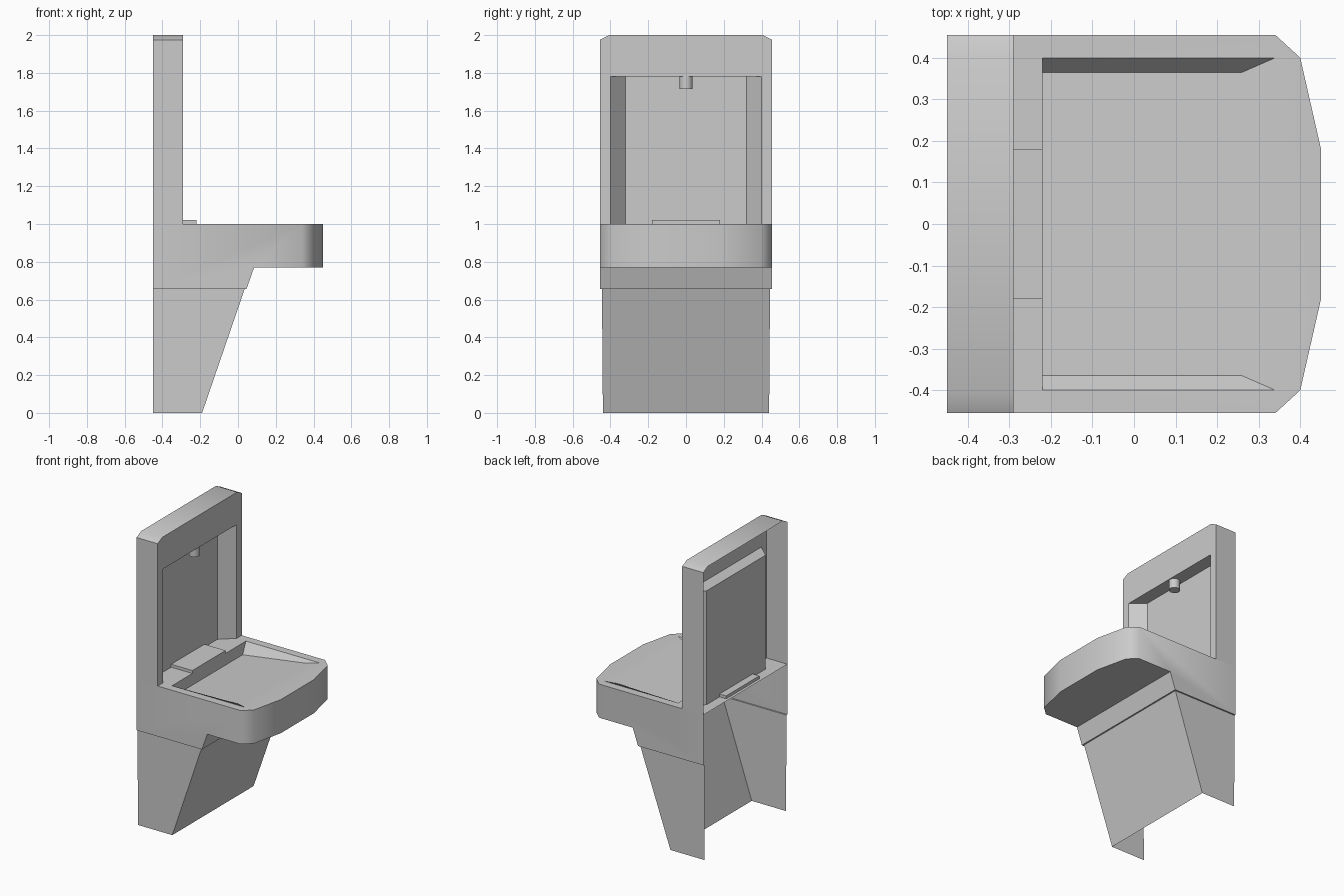
import bpy, bmesh
from mathutils import Vector

if "Cube" in bpy.data.objects:
    bpy.data.objects.remove(bpy.data.objects["Cube"])


def shell(name, faces, angle=0.5):
    """Open sheet shell from (direction, points) faces; each is also mirrored across y = 0
    unless it already spans both sides."""
    bm = bmesh.new()

    def add(direction, pts):
        f = bm.faces.new([bm.verts.new(p) for p in pts])
        f.normal_update()
        if f.normal.dot(Vector(direction)) < 0:
            f.normal_flip()

    for d, pts in faces:
        add(d, pts)
        if min(p[1] for p in pts) >= 0:
            add((d[0], -d[1], d[2]), [(x, -y, z) for x, y, z in pts])
    bmesh.ops.remove_doubles(bm, verts=bm.verts, dist=1e-4)
    mesh = bpy.data.meshes.new(name)
    bm.to_mesh(mesh)
    bm.free()
    ob = bpy.data.objects.new(name, mesh)
    bpy.context.collection.objects.link(ob)
    bpy.ops.object.select_all(action='DESELECT')
    ob.select_set(True)
    bpy.context.view_layer.objects.active = ob
    bpy.ops.object.shade_smooth_by_angle(angle=angle)
    return ob


def span(a, b):
    """Quad between two right-hand points and their mirror images."""
    flip = lambda p: (p[0], -p[1], p[2])
    return [a, b, flip(b), flip(a)]


UP, DOWN, FRONT, SIDE = (0, 0, 1), (0, 0, -1), (1, 0, 0), (0, 1, 0)
BACK, LIP, W = -0.45, -0.29, 0.455
DECK, UNDER, SEAM = 1.0, 0.77, 0.655

# backboard: outer frame, open at the rear
profile = [(W, DECK), (W, 1.975), (0.405, 2.0), (0, 2.0)]
faces = [(FRONT, [(LIP, y, z) for y, z in profile + [(0, 1.78), (0.4, 1.78), (0.4, DECK)]])]
for (y0, z0), (y1, z1), d in zip(profile, profile[1:], (SIDE, UP, UP)):
    faces.append((d, [(BACK, y0, z0), (LIP, y0, z0), (LIP, y1, z1), (BACK, y1, z1)]))
shell("backboard", faces)

# niche: splayed sides, flat ceiling, rear panel
NB = -0.38
shell("niche", [
    ((0, -1, 0), [(LIP, 0.4, DECK), (LIP, 0.4, 1.78), (NB, 0.32, 1.78), (NB, 0.32, DECK)]),
    (DOWN, span((LIP, 0.4, 1.78), (NB, 0.32, 1.78))),
    (FRONT, span((NB, 0.32, DECK), (NB, 0.32, 1.78))),
])

# basin: bowed apron, deck and shallow sloping bowl
rim = [(0.34, W), (0.40, 0.40), (0.45, 0.18)]
bow = rim + [(x, -y) for x, y in reversed(rim)]
faces = [
    (UP, span((BACK, W, DECK), (-0.22, W, DECK))),
    (UP, [(-0.22, 0.4, DECK), (-0.22, W, DECK), (0.34, W, DECK), (0.34, 0.4, DECK)]),
    (UP, [(x, y, DECK) for x, y in bow] + [(0.34, -0.4, DECK), (0.34, 0.4, DECK)]),
    (DOWN, [(x, y, UNDER) for x, y in bow] + [(0.085, -W, UNDER), (0.085, W, UNDER)]),
    (SIDE, [(BACK, W, DECK), (0.34, W, DECK), (0.34, W, UNDER), (0.085, W, UNDER),
            (0.045, W, SEAM), (BACK, W, SEAM)]),
    (FRONT, span((0.085, W, UNDER), (0.045, W, SEAM))),
    (FRONT, span((-0.22, 0.4, DECK), (-0.22, 0.365, 0.92))),
    ((0, -1, 0.4), [(-0.22, 0.4, DECK), (0.34, 0.4, DECK), (0.26, 0.365, 0.99), (-0.22, 0.365, 0.92)]),
    (UP, span((-0.22, 0.365, 0.92), (0.26, 0.365, 0.99))),
    (UP, span((0.26, 0.365, 0.99), (0.34, 0.4, DECK))),
]
for (x0, y0), (x1, y1) in zip(bow[:2], bow[1:3]):
    faces.append(((1, 0.5, 0), [(x0, y0, DECK), (x1, y1, DECK), (x1, y1, UNDER), (x0, y0, UNDER)]))
faces.append((FRONT, span((0.45, 0.18, DECK), (0.45, 0.18, UNDER))))
shell("basin", faces, 0.85)

# pedestal: slightly inset, open below and behind
P, Q = 0.445, 0.44
shell("pedestal", [
    (SIDE, [(BACK, P, SEAM), (0.035, P, SEAM), (-0.19, Q, 0), (BACK, Q, 0)]),
    (FRONT, span((0.035, P, SEAM), (-0.19, Q, 0))),
    (DOWN, [(BACK, P, SEAM), (BACK, W, SEAM), (0.045, W, SEAM), (0.035, P, SEAM)]),
    (DOWN, span((0.035, P, SEAM), (0.045, W, SEAM))),
])

# raised outlet ledge behind the bowl
R0, R1, T = -0.43, -0.22, 1.02
shell("outlet_ledge", [
    (UP, span((R0, 0.18, T), (R1, 0.18, T))),
    (FRONT, span((R1, 0.18, T), (R1, 0.18, DECK))),
    ((-1, 0, 0), span((R0, 0.18, T), (R0, 0.18, DECK))),
    (SIDE, [(R0, 0.18, T), (R1, 0.18, T), (R1, 0.18, DECK), (R0, 0.18, DECK)]),
])

# nozzle under the niche ceiling
bpy.ops.mesh.primitive_cylinder_add(vertices=16, radius=0.035, depth=0.065, location=(-0.33, 0, 1.7475))
bpy.context.object.name = "nozzle"
bpy.ops.object.shade_smooth_by_angle(angle=0.6)
